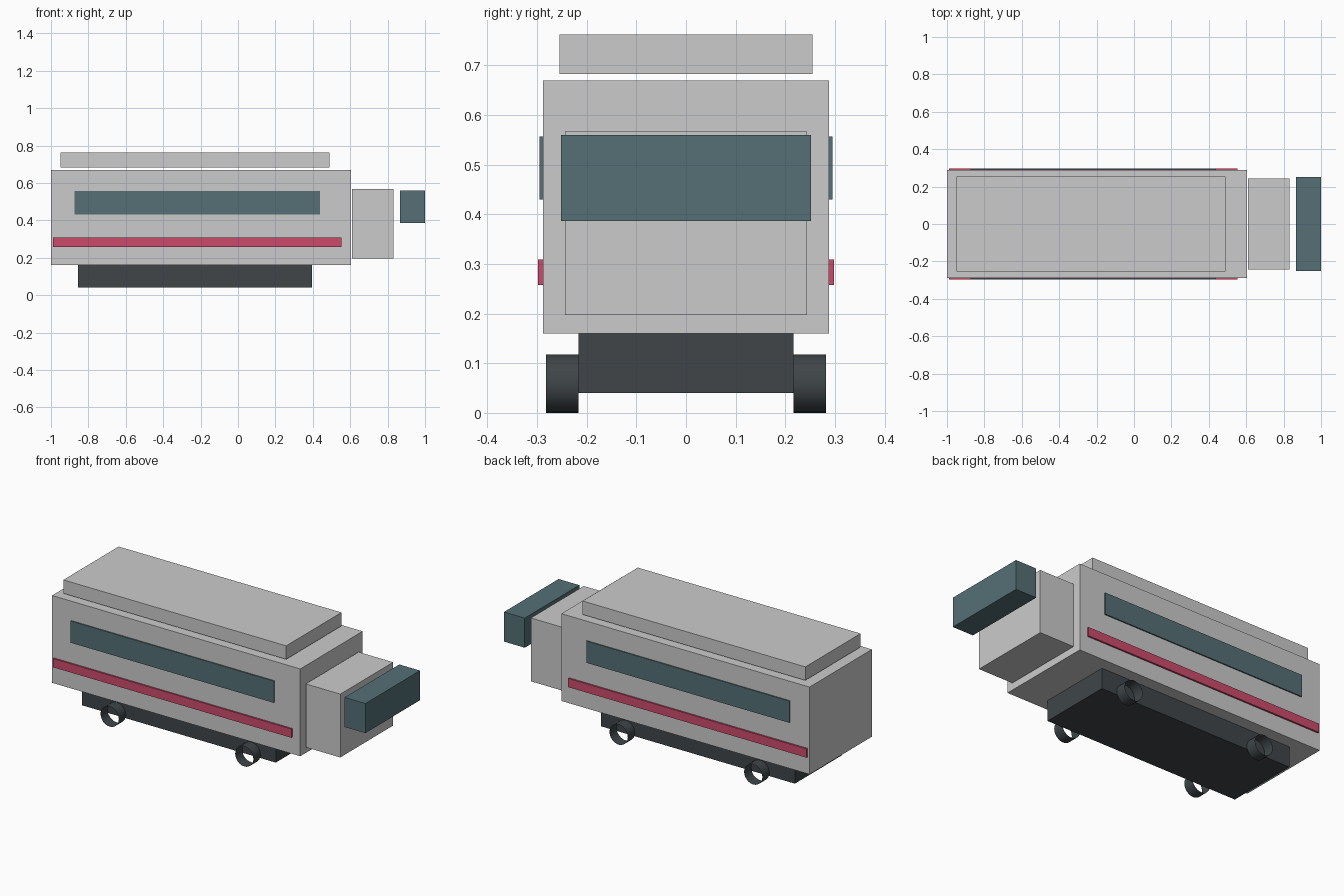
import bpy, bmesh
from math import pi
from mathutils import Matrix, Vector

if "Cube" in bpy.data.objects:
    bpy.data.objects.remove(bpy.data.objects["Cube"])


def material(name, rgb):
    m = bpy.data.materials.new(name)
    m.diffuse_color = (*rgb, 1)
    m.use_nodes = True
    m.node_tree.nodes["Principled BSDF"].inputs["Base Color"].default_value = m.diffuse_color
    return m


GLASS = material("tinted_glass", (0.09, 0.16, 0.18))
RED = material("stripe_red", (0.6, 0.07, 0.15))
DARK = material("dark_metal", (0.05, 0.06, 0.065))


def finish(name, bm, mat=None):
    bmesh.ops.recalc_face_normals(bm, faces=bm.faces)
    mesh = bpy.data.meshes.new(name)
    bm.to_mesh(mesh)
    bm.free()
    obj = bpy.data.objects.new(name, mesh)
    bpy.context.collection.objects.link(obj)
    if mat:
        mesh.materials.append(mat)
    return obj


def box(name, x, y, z, mat=None):
    """Box given its (min, max) range on each axis."""
    size = [b - a for a, b in (x, y, z)]
    centre = Vector([(a + b) / 2 for a, b in (x, y, z)])
    bm = bmesh.new()
    bmesh.ops.create_cube(bm, size=1, matrix=Matrix.Translation(centre) @ Matrix.Diagonal((*size, 1)))
    return finish(name, bm, mat)


def wheel(name, x, y, radius, width):
    """Open-ended wheel ring with its axle along y."""
    bm = bmesh.new()
    place = Matrix.Translation((x, y, radius)) @ Matrix.Rotation(pi / 2, 4, 'X')
    bmesh.ops.create_cone(bm, cap_ends=False, segments=24, radius1=radius,
                          radius2=radius, depth=width, matrix=place)
    for f in bm.faces:
        f.smooth = True
    return finish(name, bm, DARK)


# Main body, roof panel and stepped nose
box("body", (-1.0, 0.604), (-0.288, 0.288), (0.16, 0.67))
box("roof_panel", (-0.95, 0.49), (-0.255, 0.255), (0.683, 0.762))
box("nose", (0.609, 0.832), (-0.244, 0.244), (0.197, 0.567))
box("windscreen", (0.866, 1.0), (-0.252, 0.252), (0.387, 0.56), GLASS)

# Underframe
box("underframe", (-0.856, 0.396), (-0.217, 0.217), (0.04, 0.16), DARK)

# Side windows, stripes and wheels on both sides
for side, s in (("right", -1), ("left", 1)):
    box(f"window_{side}", (-0.875, 0.438), sorted((s * 0.284, s * 0.295)), (0.43, 0.557), GLASS)
    box(f"stripe_{side}", (-0.988, 0.553), sorted((s * 0.284, s * 0.298)), (0.258, 0.309), RED)
    for end, x in (("rear", -0.632), ("front", 0.238)):
        wheel(f"wheel_{end}_{side}", x, s * 0.2495, 0.059, 0.065)
